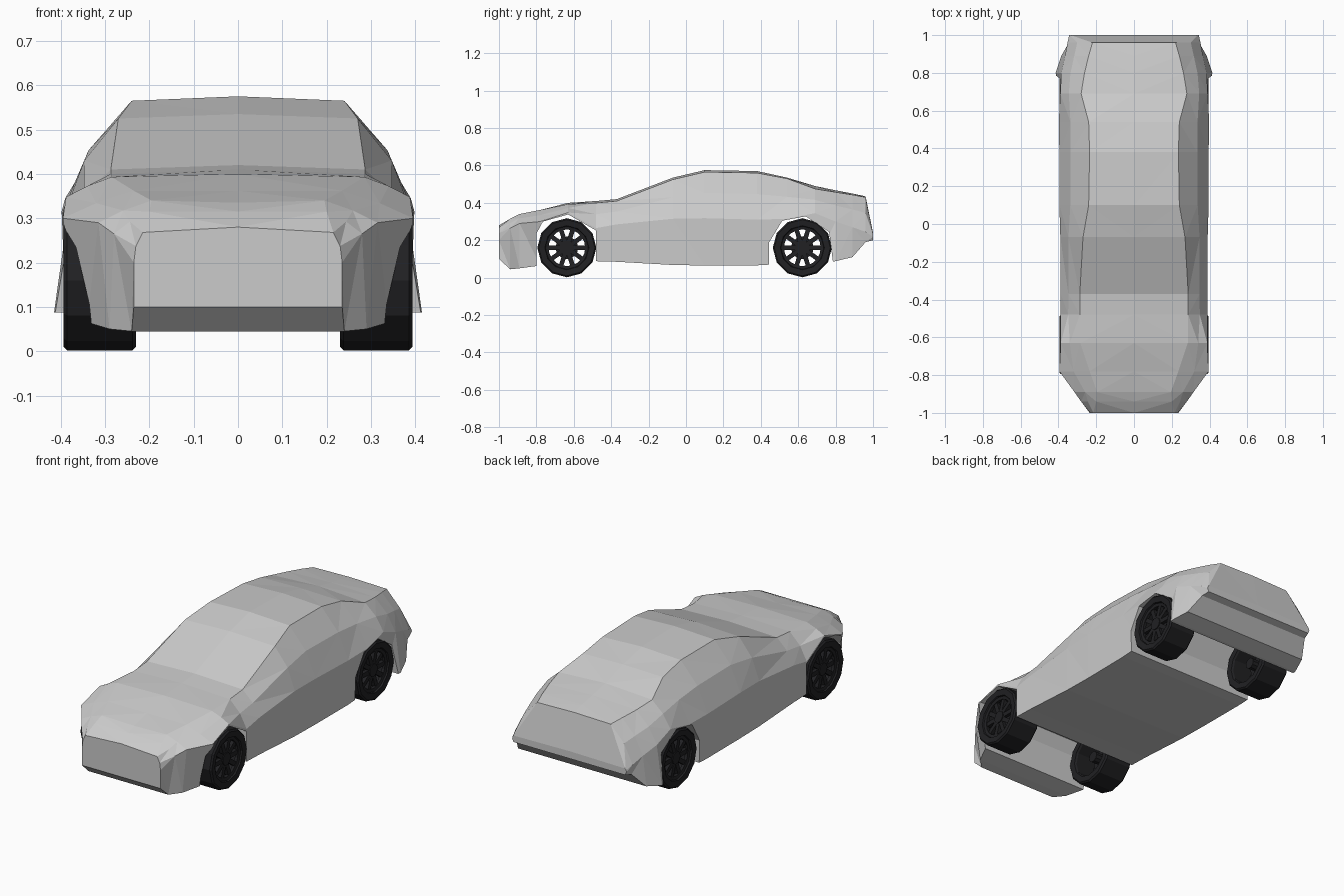
import bpy, bmesh
from math import sin, cos, pi
from mathutils import Matrix, Vector

if "Cube" in bpy.data.objects:
    bpy.data.objects.remove(bpy.data.objects["Cube"])

dark = bpy.data.materials.new("dark_rubber")
dark.diffuse_color = (0.015, 0.015, 0.017, 1)
dark.use_nodes = True
dark.node_tree.nodes["Principled BSDF"].inputs["Base Color"].default_value = dark.diffuse_color


def make(name, bm, mat=None):
    bmesh.ops.recalc_face_normals(bm, faces=bm.faces)
    me = bpy.data.meshes.new(name)
    bm.to_mesh(me)
    bm.free()
    ob = bpy.data.objects.new(name, me)
    bpy.context.collection.objects.link(ob)
    if mat:
        me.materials.append(mat)
    return ob


def bridge(bm, rings, closed):
    n = len(rings[0])
    pairs = list(zip(rings, rings[1:]))
    if closed:
        pairs.append((rings[-1], rings[0]))
    for a, b in pairs:
        for i in range(n):
            j = (i + 1) % n
            bm.faces.new((a[i], a[j], b[j], b[i]))


# Body cross-sections: y, centre top z, roof edge x z, belt x z, sill x z
sections = [
    (-1.0, .28, .215, .268, .235, .20, .235, .10),
    (-.94, .315, .20, .315, .28, .265, .24, .045),
    (-.89, .335, .195, .34, .315, .29, .29, .05),
    (-.78, .362, .235, .362, .395, .30, .34, .065),
    (-.63, .40, .285, .393, .388, .348, .385, .08),
    (-.48, .41, .287, .40, .388, .265, .388, .088),
    (-.37, .42, .287, .41, .388, .285, .388, .085),
    (-.07, .535, .27, .525, .39, .315, .388, .068),
    (.10, .575, .24, .565, .395, .318, .388, .065),
    (.38, .57, .235, .56, .395, .31, .39, .066),
    (.54, .535, .24, .53, .398, .315, .392, .075),
    (.69, .49, .28, .475, .39, .345, .395, .08),
    (.80, .467, .262, .457, .385, .30, .415, .088),
    (.89, .45, .24, .443, .365, .27, .385, .11),
    (.96, .435, .22, .43, .352, .245, .345, .19),
    (1.0, .24, .335, .235, .343, .218, .335, .20),
]

# Faceted body shell lofted along the length
bm = bmesh.new()
rings = []
for y, zt, xe, ze, xs, zs, xb, zb in sections:
    bulge = (ze - zs) * .08
    half = [(xe, ze), ((xe + xs) / 2 + bulge, (ze + zs) / 2 + bulge * .6), (xs, zs), (xb, zb)]
    ring = [(0, zt)] + half + [(-x, z) for x, z in reversed(half)]
    rings.append([bm.verts.new((x, y, z)) for x, z in ring])
bridge(bm, rings, False)
bm.faces.new(rings[0])
bm.faces.new(rings[-1])
bmesh.ops.triangulate(bm, faces=bm.faces)
body = make("car_body", bm)

# Wheel arches cut right across the body
arches = {
    "front": [(-.80, -.1), (-.80, .235), (-.765, .30), (-.63, .338), (-.48, .252), (-.48, -.1)],
    "rear": [(.445, -.1), (.445, .19), (.515, .305), (.64, .328), (.765, .245), (.785, .09), (.785, -.1)],
}
for side, outline in arches.items():
    bm = bmesh.new()
    ends = [[bm.verts.new((x, y, z)) for y, z in outline] for x in (-.6, .6)]
    bridge(bm, ends, False)
    for e in ends:
        bm.faces.new(e)
    cutter = make(side + "_arch_cutter", bm)
    cutter.hide_render = True
    cutter.hide_viewport = True
    mod = body.modifiers.new(side + "_arch", 'BOOLEAN')
    mod.operation = 'DIFFERENCE'
    mod.solver = 'EXACT'
    mod.object = cutter


def lathe(bm, profile, n):
    # closed (radius, x) profile turned about the axle
    rs = [[bm.verts.new((x, r * cos(2 * pi * i / n), r * sin(2 * pi * i / n))) for r, x in profile]
          for i in range(n)]
    bridge(bm, rs, True)


def disc(bm, r, depth, x, n):
    bmesh.ops.create_cone(bm, cap_ends=True, segments=n, radius1=r, radius2=r, depth=depth,
                          matrix=Matrix.Translation((x, 0, 0)) @ Matrix.Rotation(pi / 2, 4, 'Y'))


def wheel(name, side, y):
    bm = bmesh.new()
    # tyre and barrel
    lathe(bm, [(.158, -.074), (.158, .074), (.15, .082), (.118, .078), (.112, .06),
               (.112, -.07), (.118, -.08), (.15, -.082)], 12)
    # rim lip
    lathe(bm, [(.114, .07), (.098, .066), (.098, .05), (.114, .05)], 20)
    # spokes
    for i in range(10):
        m = Matrix.Rotation(2 * pi * i / 10, 4, 'X') @ Matrix.Translation((.052, .068, 0))
        bmesh.ops.create_cube(bm, size=1, matrix=m @ Matrix.Diagonal((.02, .09, .024, 1)))
    # hub and brake disc
    disc(bm, .034, .03, .052, 10)
    disc(bm, .06, .015, .01, 16)
    disc(bm, .03, .07, -.02, 10)
    bmesh.ops.scale(bm, vec=Vector((side, 1, 1)), verts=bm.verts)
    ob = make(name, bm, dark)
    ob.location = (side * .312, y, .16)


for side, label in ((1, "right"), (-1, "left")):
    wheel("front_wheel_" + label, side, -.637)
    wheel("rear_wheel_" + label, side, .622)
